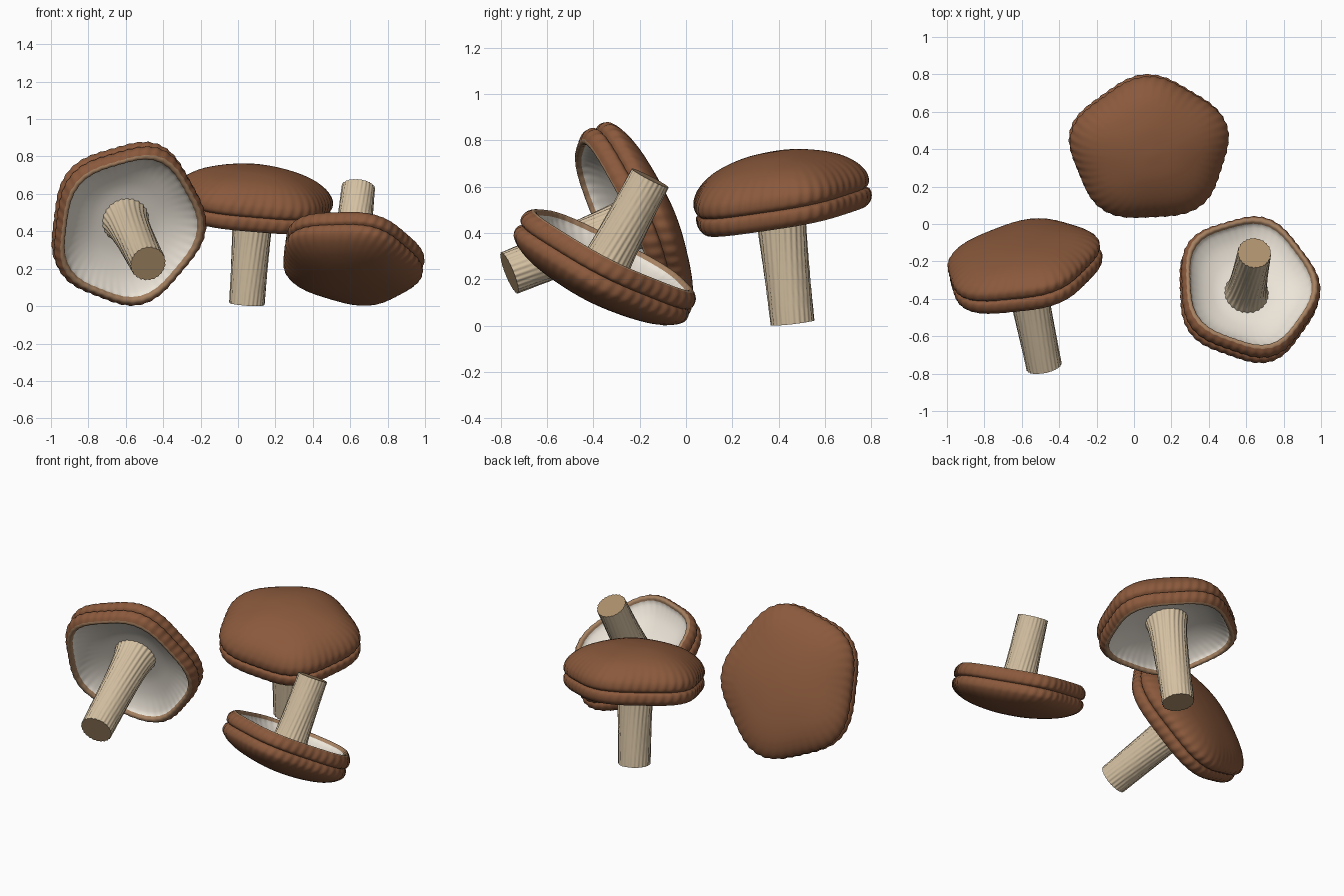
import bpy, bmesh
from math import sin, cos, pi, radians
from mathutils import Vector, Matrix

if "Cube" in bpy.data.objects:
    bpy.data.objects.remove(bpy.data.objects["Cube"])


def material(name, rgb):
    m = bpy.data.materials.new(name)
    m.diffuse_color = (*rgb, 1)
    m.use_nodes = True
    m.node_tree.nodes["Principled BSDF"].inputs["Base Color"].default_value = m.diffuse_color
    return m


BROWN = material("cap_brown", (0.255, 0.1, 0.045))
TAN = material("lip_tan", (0.38, 0.22, 0.12))
CREAM = material("underside_cream", (0.84, 0.78, 0.69))
BEIGE = material("stem_beige", (0.66, 0.53, 0.36))
CUT = material("stem_cut_end", (0.42, 0.28, 0.15))
parts = []


def smooth_curve(pts, n):
    """Catmull-Rom resampling of a short profile."""
    p = [Vector(q) for q in pts]
    p = [p[0]] + p + [p[-1]]
    out = []
    for a, b, c, d in zip(p, p[1:], p[2:], p[3:]):
        for k in range(n):
            t = k / n
            out.append(0.5 * (2 * b + (c - a) * t + (2 * a - 5 * b + 4 * c - d) * t * t
                              + (3 * b - a - 3 * c + d) * t ** 3))
    return out + [p[-1]]


def frame(axis, side, origin):
    """Matrix with local z along axis and local x towards side."""
    n = Vector(axis).normalized()
    s = Vector(side)
    ex = (s - n * n.dot(s)).normalized()
    m = Matrix((ex, n.cross(ex), n)).transposed().to_4x4()
    m.translation = origin
    return m


def lathe(name, rings, segs, point, mat, mats, matrix):
    """Skin rings of (radius, height); point() places a vertex, mat() picks a slot."""
    bm = bmesh.new()
    grid = [[bm.verts.new(matrix @ point(r, h, 2 * pi * i / segs)) for i in range(segs)]
            for r, h in rings]
    for j in range(len(rings) - 1):
        a, b = grid[j], grid[j + 1]
        for i in range(segs):
            k = (i + 1) % segs
            bm.faces.new((a[i], b[i], b[k], a[k])).material_index = mat(j)
    bmesh.ops.remove_doubles(bm, verts=bm.verts, dist=1e-5)
    me = bpy.data.meshes.new(name)
    bm.to_mesh(me)
    bm.free()
    for m in mats:
        me.materials.append(m)
    ob = bpy.data.objects.new(name, me)
    bpy.context.collection.objects.link(ob)
    parts.append(ob)


# cap profile in fractions of radius and height: dome, groove, band, lip, underside
DOME = [(0, 1), (.3, .97), (.55, .89), (.75, .78), (.9, .63), (.98, .48), (1, .37),
        (.99, .29), (.955, .245)]
BAND = [(.955, .245), (.99, .21), (1, .14), (.985, .06), (.945, .0)]
LIP = [(.945, 0), (.92, -.015), (.89, 0), (.875, .05)]
UNDER = [(.875, .05), (.84, .12), (.7, .25), (.5, .35), (.3, .4), (0, .42)]
RIM = .37          # below this fraction all caps share the same absolute height


def cap(name, centre, axis, side, radius, height):
    rings, slots = [], []
    for pts, slot in ((DOME, 0), (BAND, 0), (LIP, 1), (UNDER, 2)):
        c = smooth_curve(pts, 3)
        rings += c[:-1]
        slots += [slot] * (len(c) - 1)
    rings.append(Vector(UNDER[-1]))
    unit = .31
    rim = unit * RIM

    def point(r, h, a):
        lobes = 1 + .04 * r * cos(5 * (a - radians(20)))
        ribs = 1 + .006 * r ** 6 * cos(48 * a - 9 * h)
        q = radius * r * lobes * ribs
        z = unit * h if h < RIM else rim + (height - rim) * (h - RIM) / (1 - RIM)
        return Vector((q * cos(a), q * sin(a) / 1.1, z))

    lathe(name, rings, 288, point, lambda j: slots[j], (BROWN, TAN, CREAM),
          frame(axis, side, centre))


def stem(name, end, top, radius):
    axis = Vector(top) - Vector(end)
    length = axis.length
    side = smooth_curve([(1.36, 1.05), (1.32, 1), (1.2, .9), (1.12, .75), (1.06, .5),
                         (1, 0)], 4)
    rings = side + [Vector((0, 0))]

    def point(r, h, a):
        q = radius * r * (1 + .025 * cos(24 * a - 10 * h))
        return Vector((q * cos(a), q * sin(a), h * length))

    lathe(name, rings, 144, point, lambda j: int(j >= len(side) - 1), (BEIGE, CUT),
          frame(axis, (1, 0, .1), end))


# name, cap centre at lip, cap axis, long side, cap radius, cap height, stem end, stem radius
MUSHROOMS = [
    ("back", (.083, .41, .457), (.09, -.17, .98), (1, 0, 0), .419, .295,
     (.056, .453, .01), .093),
    ("left", (-.569, -.305, .41), (-.2, .9, .39), (0, 0, 1), .45, .24,
     (-.472, -.77, .225), .094),
    ("right", (.625, -.322, .325), (-.13, -.45, -.88), (0, 1, 0), .41, .24,
     (.652, -.162, .635), .088),
]
for label, centre, axis, side, radius, height, end, sr in MUSHROOMS:
    cap(label + "_mushroom_cap", centre, axis, side, radius, height)
    top = Vector(centre) + Vector(axis).normalized() * .118
    stem(label + "_mushroom_stem", end, top, sr)

# rest the group on the ground, centred
co = [v.co for o in parts for v in o.data.vertices]
lo = [min(c[i] for c in co) for i in range(3)]
hi = [max(c[i] for c in co) for i in range(3)]
shift = Matrix.Translation((-(lo[0] + hi[0]) / 2, -(lo[1] + hi[1]) / 2, -lo[2]))
for o in parts:
    o.data.transform(shift)
    o.select_set(True)
bpy.context.view_layer.objects.active = parts[0]
bpy.ops.object.shade_smooth_by_angle(angle=radians(45))
